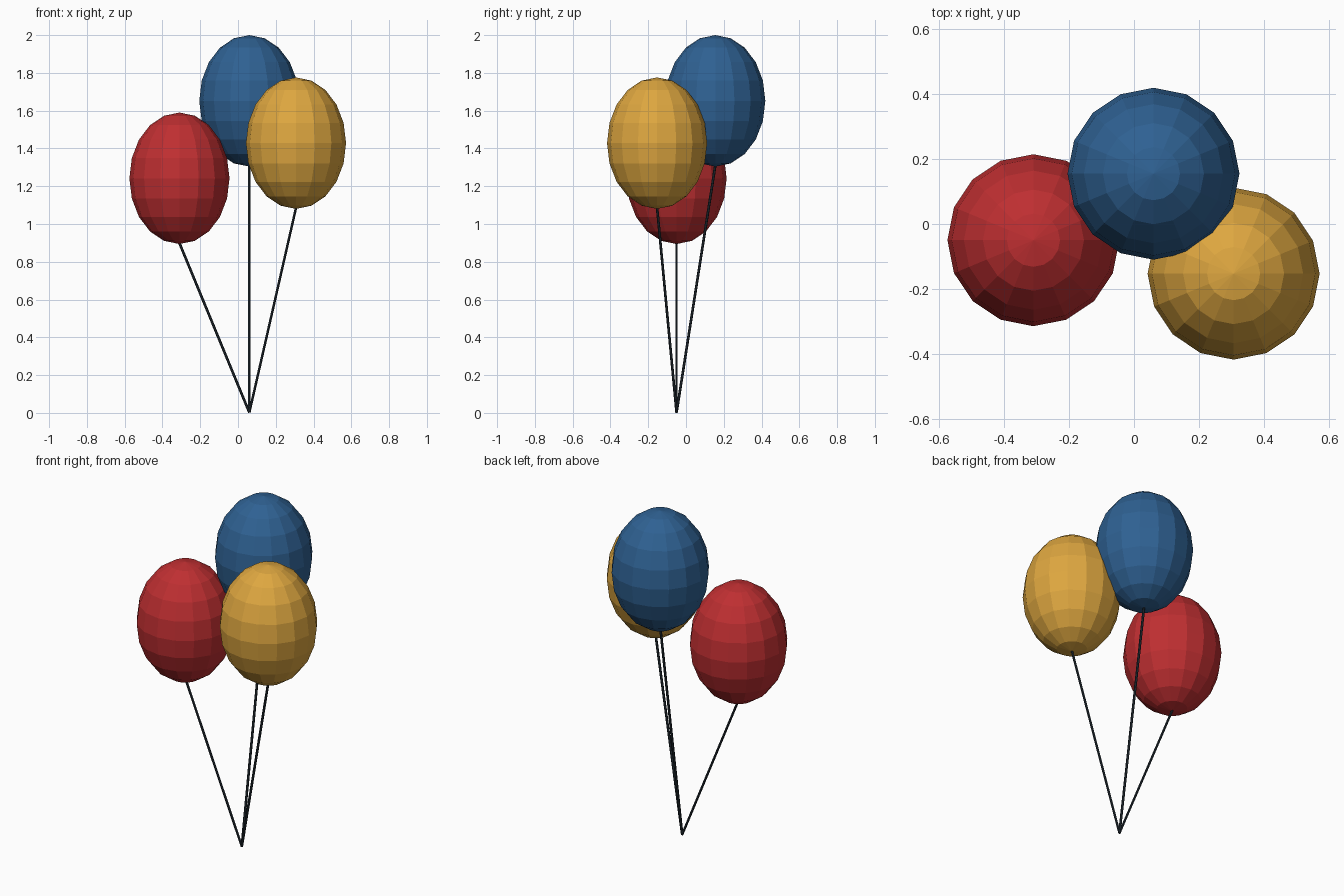
import bpy
from mathutils import Vector

cube = bpy.data.objects.get("Cube")
if cube:
    bpy.data.objects.remove(cube, do_unlink=True)


def make_material(name, rgb):
    mat = bpy.data.materials.new(name)
    mat.use_nodes = True
    color = (*rgb, 1.0)
    mat.diffuse_color = color
    mat.node_tree.nodes["Principled BSDF"].inputs["Base Color"].default_value = color
    return mat


RADIUS = 0.265
HALF_HEIGHT = 0.348
STRING_RADIUS = 0.007
KNOT = Vector((0.06, -0.05, 0.002))

dark = make_material("dark string", (0.016, 0.025, 0.034))


def add_balloon(name, center, mat):
    # Faceted balloon, stretched upright
    bpy.ops.mesh.primitive_uv_sphere_add(segments=16, ring_count=10, radius=1, location=center)
    balloon = bpy.context.object
    balloon.name = name + "_balloon"
    balloon.scale = (RADIUS, RADIUS, HALF_HEIGHT)
    bpy.ops.object.transform_apply(location=False, rotation=False, scale=True)
    bpy.ops.object.shade_flat()
    balloon.data.materials.append(mat)


def add_string(name, center):
    # Thin straight string from the balloon's underside to the shared tie point
    top = Vector(center) - Vector((0, 0, HALF_HEIGHT - 0.005))
    span = top - KNOT
    bpy.ops.mesh.primitive_cylinder_add(vertices=6, radius=STRING_RADIUS,
                                        depth=span.length, location=(top + KNOT) / 2)
    string = bpy.context.object
    string.name = name + "_string"
    string.rotation_euler = span.to_track_quat("Z", "Y").to_euler()
    string.data.materials.append(dark)


balloons = [
    ("red", (-0.31, -0.05, 1.242), (0.52, 0.028, 0.031)),
    ("blue", (0.06, 0.155, 1.652), (0.028, 0.12, 0.29)),
    ("yellow", (0.307, -0.153, 1.428), (0.73, 0.385, 0.051)),
]

for name, center, rgb in balloons:
    add_balloon(name, center, make_material("balloon " + name, rgb))
    add_string(name, center)
